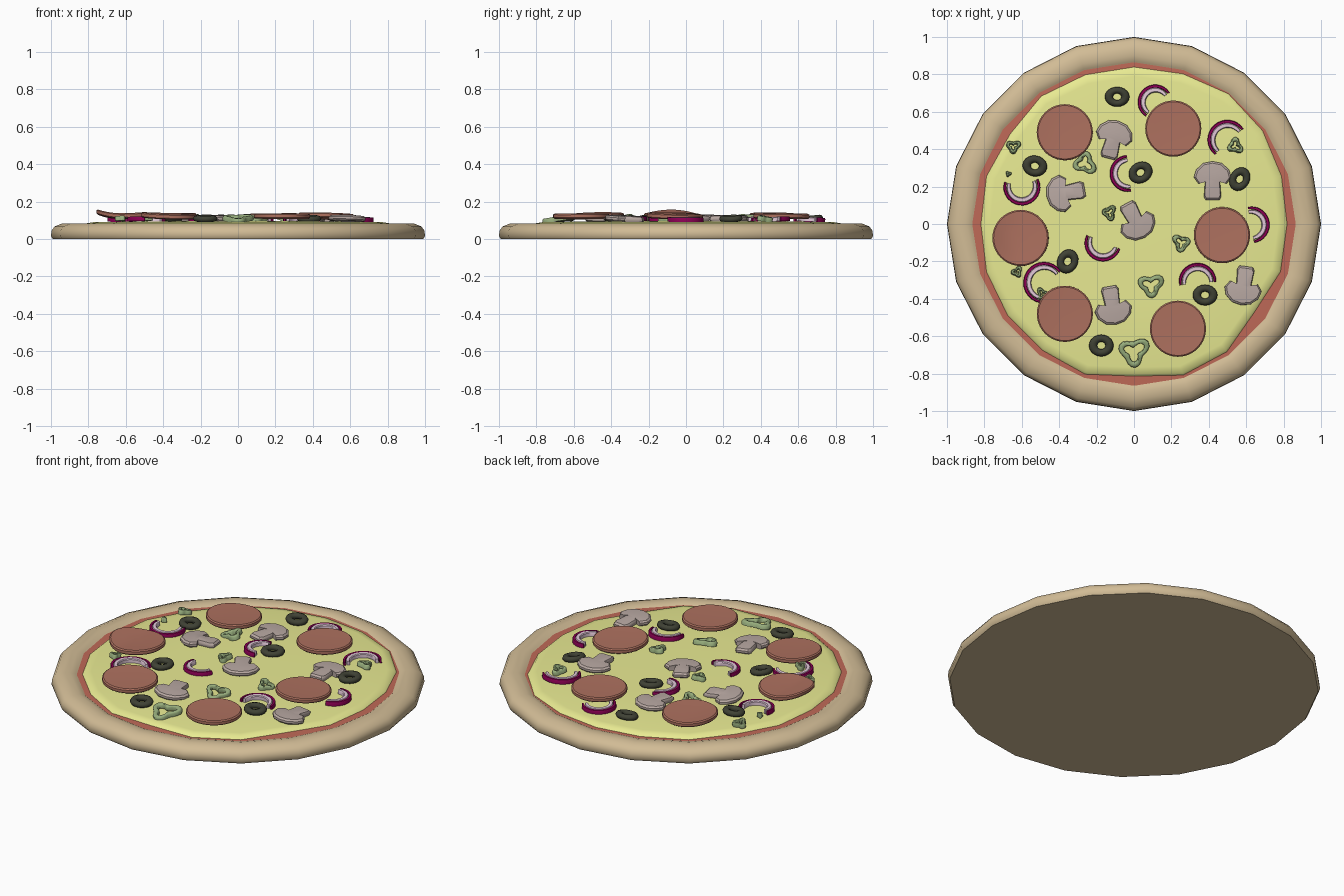
import bpy, bmesh, random
from math import sin, cos, pi, radians, tau
from mathutils import Matrix, Vector

if "Cube" in bpy.data.objects:
    bpy.data.objects.remove(bpy.data.objects["Cube"])

random.seed(4)


def material(name, r, g, b):
    m = bpy.data.materials.new(name)
    m.diffuse_color = [(c / 255) ** 2.2 for c in (r, g, b)] + [1]
    m.use_nodes = True
    m.node_tree.nodes["Principled BSDF"].inputs["Base Color"].default_value = m.diffuse_color
    return m


DOUGH = material("dough", 208, 186, 148)
SAUCE = material("tomato", 190, 105, 88)
CHEESE = material("cheese", 232, 234, 145)
MEAT = material("meat", 172, 112, 95)
OLIVE = material("olive_black", 66, 68, 56)
PURPLE = material("onion_skin", 140, 0, 85)
WHITE = material("onion_flesh", 226, 200, 216)
GREY = material("mushroom_grey", 182, 166, 160)
GREEN = material("pepper_green", 150, 172, 124)


def loft(name, rings, mat, wrap=False, angle=35, matrix=Matrix()):
    """Bridge closed rings of points; cap the ends, or join last to first."""
    bm = bmesh.new()
    vs = [[bm.verts.new(p) for p in r] for r in rings]
    n = len(vs[0])
    pairs = list(zip(vs, vs[1:])) + ([(vs[-1], vs[0])] if wrap else [])
    for a, b in pairs:
        for i in range(n):
            j = (i + 1) % n
            bm.faces.new((a[i], a[j], b[j], b[i]))
    if not wrap:
        bm.faces.new(vs[0])
        bm.faces.new(vs[-1])
    bmesh.ops.recalc_face_normals(bm, faces=bm.faces)
    me = bpy.data.meshes.new(name)
    bm.to_mesh(me)
    bm.free()
    for p in me.polygons:
        p.use_smooth = True
    me.set_sharp_from_angle(angle=radians(angle))
    me.materials.append(mat)
    ob = bpy.data.objects.new(name, me)
    ob.matrix_world = matrix
    bpy.context.collection.objects.link(ob)
    return ob


def ring(r, z, n, radii=None):
    """Circle of n points; radii gives an uneven outline."""
    return [((radii[i] if radii else 1) * r * cos(tau * i / n),
             (radii[i] if radii else 1) * r * sin(tau * i / n), z) for i in range(n)]


def place(x, y, z, rot=0, tilt=0, axis=0):
    return (Matrix.Translation((x, y, z)) @ Matrix.Rotation(radians(tilt), 4, Vector((cos(axis), sin(axis), 0)))
            @ Matrix.Rotation(radians(rot), 4, 'Z'))


# Crust with a rounded rim
profile = [(.99, 0), (1, .015), (.997, .045), (.98, .067), (.94, .083), (.90, .084),
           (.87, .076), (.85, .06), (.4, .055)]
loft("crust", [ring(r, z, 20) for r, z in profile], DOUGH, angle=50)

# Sauce layer
loft("sauce", [ring(.86, .05, 20), ring(.865, .072, 20), ring(.8, .074, 20)], SAUCE)

# Cheese with an irregular edge
edge = [.82, .83, .85, .86, .845, .84, .84, .845, .82, .83, .82, .83, .835, .835, .845,
        .815, .85, .845, .80, .825]
loft("cheese", [ring(r, z, 20, edge) for r, z in
                [(.985, .06), (1, .072), (.985, .084), (.94, .09), (.5, .095)]], CHEESE, angle=60)

# Pepperoni slices; the last number is the height of the curled left edge
for x, y, curl in [(-.37, .49, .008), (.21, .51, 0), (-.605, -.075, .03), (.47, -.06, 0),
                   (-.37, -.48, .005), (.235, -.56, 0)]:
    rings = [ring(r, z, 40) for r, z in
             [(.05, 0), (.1, 0), (.143, 0), (.15, .006), (.15, .022), (.143, .028), (.1, .027), (.05, .026)]]
    rings = [[(a, b, c + curl * (min(a, 0) / .15) ** 2) for a, b, c in r] for r in rings]
    loft("pepperoni", rings, MEAT, matrix=place(x, y, .108, 0, random.uniform(-3, 3), random.uniform(0, pi)))

# Olive rings: x, y, direction of the long axis, tilt
for x, y, rot, tilt in [(-.09, .68, 0, 25), (-.53, .31, -10, 20), (.035, .275, 30, 20), (.565, .24, 60, 25),
                        (-.355, -.2, 65, 20), (.38, -.38, 0, 20), (-.175, -.65, 0, 15)]:
    squash = 1 - tilt / 130
    rings = []
    for i in range(20):
        t = tau * i / 20
        rings.append([((.044 + .022 * cos(s)) * cos(t), squash * (.044 + .022 * cos(s)) * sin(t), .017 * sin(s))
                      for s in (tau * k / 8 for k in range(8))])
    loft("olive", rings, OLIVE, wrap=True, angle=60, matrix=place(x, y, .109, rot, tilt / 4, radians(rot)))


def arc(name, r, half, a0, a1, z, h, mat, matrix):
    """Curved strip that narrows at both ends."""
    rings = []
    for i in range(17):
        t = radians(a0 + (a1 - a0) * i / 16)
        w = half * (.6 + .4 * sin(pi * i / 16) ** .5)
        sec = [(-w, 0), (w, 0), (w, h * .8), (w * .7, h), (-w * .7, h), (-w, h * .8)]
        rings.append([((r + d) * cos(t), (r + d) * sin(t), z + e) for d, e in sec])
    loft(name, rings, mat, matrix=matrix)


# Onion pieces: x, y, outer radius, start and end angle
for x, y, r, a0, a1 in [(.115, .65, .095, 35, 235), (.5, .45, .107, 35, 230), (-.03, .27, .1, 95, 278),
                        (-.6, .2, .1, 165, 385), (-.165, -.1, .1, 155, 340), (-.48, -.315, .112, 35, 260),
                        (.34, -.31, .102, 0, 190), (.625, -.005, .1, -80, 100)]:
    m = place(x, y, .092, 0, random.uniform(-4, 4), random.uniform(0, pi))
    arc("onion_skin", r - .009, .009, a0, a1, 0, .024, PURPLE, m)
    arc("onion_flesh", r - .029, .013, a0, a1, .002, .024, WHITE, m)

# Mushroom slices: half outline mirrored, cap pointing along +y; x, y, cap direction
half = [(.036, -.108), (.046, -.09), (.04, -.01), (.075, -.02), (.1, .015), (.088, .055), (.05, .09)]
outline = half + [(0, .1)] + [(-x, y) for x, y in reversed(half)]
for x, y, d in [(-.11, .455, 75), (.42, .235, 90), (-.37, .165, 190), (.01, .015, -62), (-.115, -.44, -80),
                (.585, -.335, -98)]:
    rings = [[(a * s, b * s, z) for a, b in outline] for s, z in
             [(.92, 0), (1, .008), (1, .02), (.9, .029), (.45, .033)]]
    loft("mushroom", rings, GREY, matrix=place(x, y, .094, d - 90, random.uniform(-5, 5), random.uniform(0, pi)))

# Green pepper rings with three lobes: x, y, radius, rotation, tilt
for x, y, r, rot, tilt in [(-.645, .412, .04, 30, 12), (-.672, .266, .016, 10, 8), (-.26, .325, .065, 80, 14),
                           (.54, .415, .045, 85, 12), (-.13, .062, .042, 50, 10), (.25, -.1, .05, 20, 12),
                           (.09, -.325, .07, 35, 14), (0, -.68, .085, 35, 10), (-.625, -.258, .032, 60, 8),
                           (-.49, -.375, .034, 0, 8)]:
    rings = []
    w = .006 + r * .1
    for i in range(24):
        t = tau * i / 24
        rho = r * .84 + r * .2 * cos(3 * t) + .06 * r * cos(2 * t + x * 9)
        sec = [(-2 * w, 0), (0, 0), (0, .02), (-w * .5, .026), (-1.5 * w, .026), (-2 * w, .02)]
        rings.append([((rho + d) * cos(t), (rho + d) * sin(t), e) for d, e in sec])
    loft("green_pepper", rings, GREEN, wrap=True, angle=50, matrix=place(x, y, .096, rot, tilt, x * 5))
